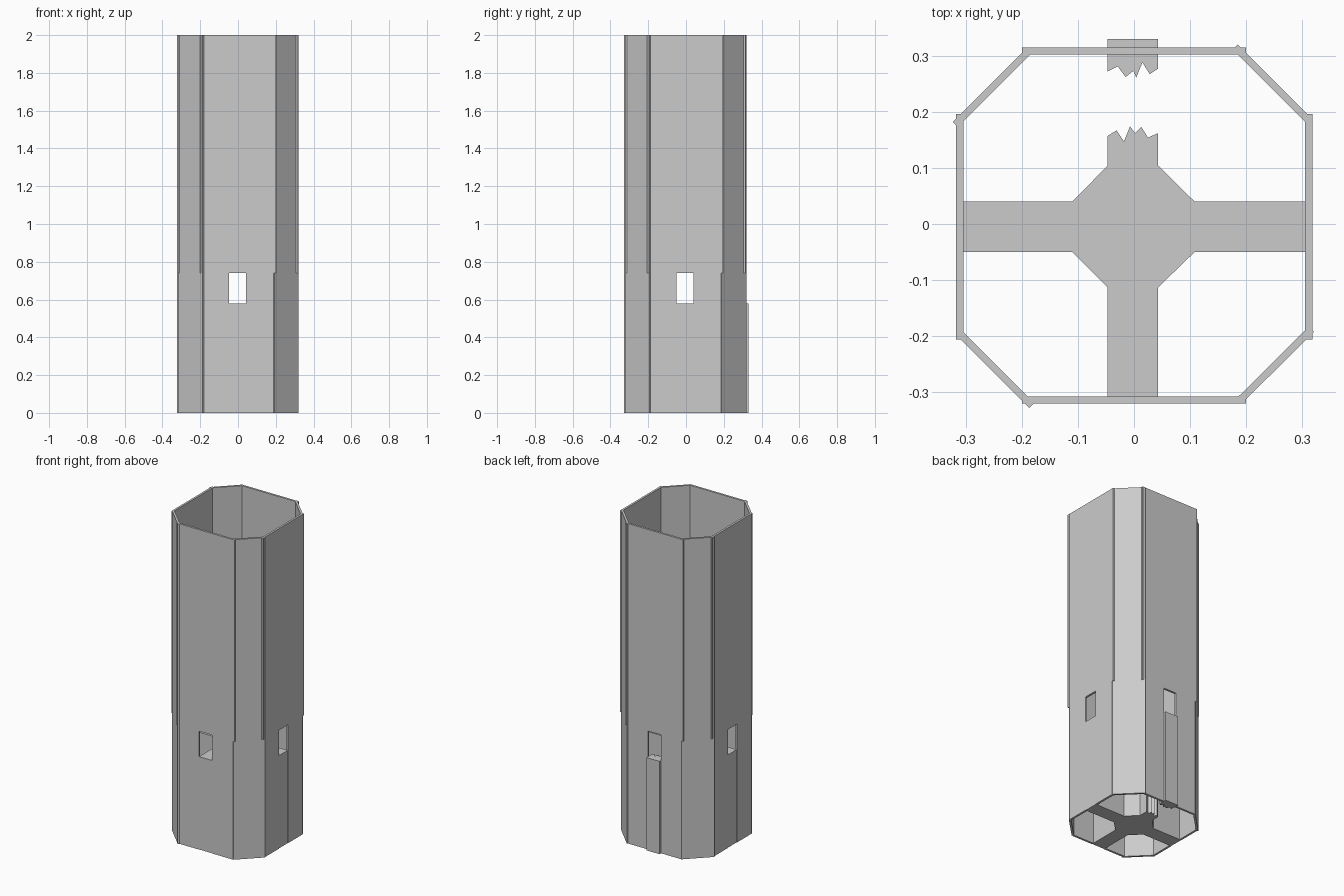
import bpy
import bmesh
from mathutils import Vector

cube = bpy.data.objects.get("Cube")
if cube:
    bpy.data.objects.remove(cube)

grey = bpy.data.materials.new("plain grey")
grey.use_nodes = True
grey.diffuse_color = (0.6, 0.6, 0.6, 1)
grey.node_tree.nodes["Principled BSDF"].inputs["Base Color"].default_value = (0.6, 0.6, 0.6, 1)

HEIGHT, SILL, LINTEL = 2.0, 0.58, 0.74
THICK = 0.013


def prism(name, outline, z0, z1):
    """Extrude a plan outline from z0 up to z1."""
    bm = bmesh.new()
    face = bm.faces.new([bm.verts.new((x, y, z0)) for x, y in outline])
    top = bmesh.ops.extrude_face_region(bm, geom=[face])
    verts = [v for v in top["geom"] if isinstance(v, bmesh.types.BMVert)]
    bmesh.ops.translate(bm, verts=verts, vec=(0, 0, z1 - z0))
    bmesh.ops.recalc_face_normals(bm, faces=bm.faces)
    mesh = bpy.data.meshes.new(name)
    bm.to_mesh(mesh)
    bm.free()
    mesh.materials.append(grey)
    obj = bpy.data.objects.new(name, mesh)
    bpy.context.collection.objects.link(obj)
    return obj


def wall(name, along_x, inner, outer, low, high, slot):
    """Wide upper plate, and two narrower lower plates beside the slot."""
    def plate(part, a, b, z0, z1):
        pts = [(a, inner), (b, inner), (b, outer), (a, outer)]
        if not along_x:
            pts = [(y, x) for x, y in pts]
        prism(name + part, pts, z0, z1)

    trim = 0.012
    plate("_upper", low, high, LINTEL, HEIGHT)
    plate("_lower_a", low + trim, slot[0], 0, LINTEL)
    plate("_lower_b", slot[1], high - trim, 0, LINTEL)


# Four flat walls with window slots
slot_x, slot_y = (-0.047, 0.043), (-0.05, 0.04)
wall("front_wall", True, -0.307, -0.32, -0.2, 0.2, slot_x)
wall("back_wall", True, 0.302, 0.315, -0.2, 0.2, slot_x)
wall("right_wall", False, -0.304, -0.317, -0.206, 0.196, slot_y)
wall("left_wall", False, 0.305, 0.318, -0.206, 0.196, slot_y)

# Four diagonal corner walls, given by their outer ends
corners = {
    "front_right_corner": ((-0.318, -0.197), (-0.187, -0.328)),
    "back_right_corner": ((-0.19, 0.315), (-0.323, 0.182)),
    "back_left_corner": ((0.317, 0.188), (0.185, 0.32)),
    "front_left_corner": ((0.192, -0.32), (0.321, -0.192)),
}
for name, ends in corners.items():
    a, b = (Vector(p) for p in ends)
    d = (b - a).normalized()
    inward = Vector((-d.y, d.x)) * THICK
    prism(name, [a, b, b + inward, a + inward], 0, HEIGHT)

# Inner cross with splayed centre and a broken back arm
x0, x1 = slot_x
y0, y1 = slot_y
cross = [
    (x0, -0.318), (x1, -0.318), (x1, -0.113), (0.108, y0),
    (0.316, y0), (0.316, y1), (0.108, y1), (x1, 0.104),
    (x1, 0.162), (0.025, 0.154), (0.013, 0.173), (0.002, 0.162),
    (-0.007, 0.174), (-0.018, 0.147), (-0.031, 0.167), (x0, 0.157),
    (x0, 0.104), (-0.11, y1), (-0.315, y1), (-0.315, y0),
    (-0.11, y0), (x0, -0.113),
]
prism("inner_cross", cross, 0, SILL)

# Broken stub left in the back wall
stub = [
    (x0, 0.33), (x0, 0.272), (-0.029, 0.281), (-0.015, 0.262),
    (-0.001, 0.273), (0.004, 0.261), (0.015, 0.288), (0.028, 0.267),
    (x1, 0.277), (x1, 0.33),
]
prism("broken_stub", stub, 0, SILL)
